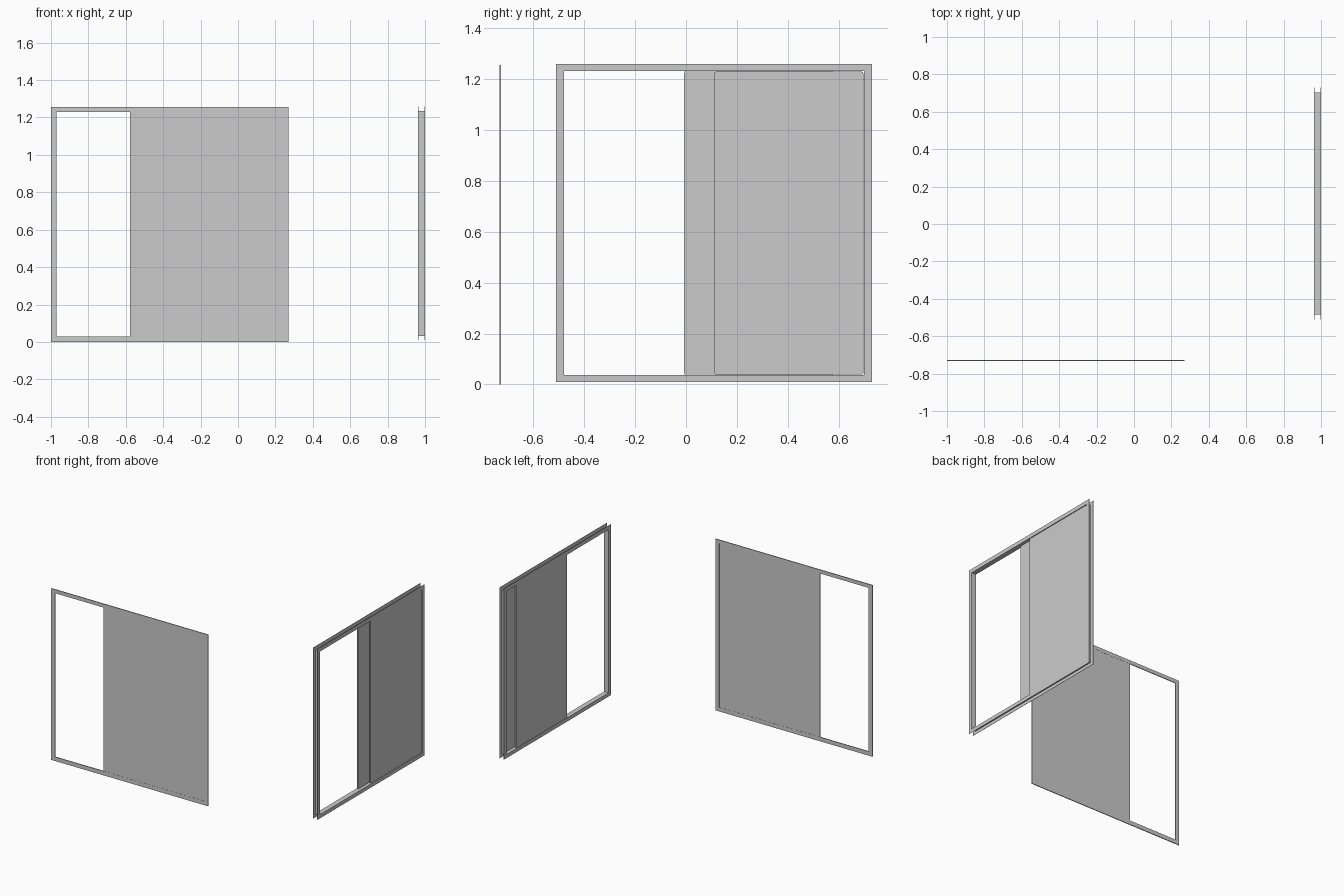
import bpy
import bmesh

if "Cube" in bpy.data.objects:
    bpy.data.objects.remove(bpy.data.objects["Cube"], do_unlink=True)

grey = bpy.data.materials.new("plain grey")
grey.use_nodes = True
colour = (0.6, 0.6, 0.6, 1)
grey.diffuse_color = colour
grey.node_tree.nodes["Principled BSDF"].inputs["Base Color"].default_value = colour


def corners(a0, a1, b0, b1):
    return [(a0, b0), (a1, b0), (a1, b1), (a0, b1)]


def slab(name, outer, axis, lo, hi, hole=None, radius=0):
    """Upright sheet lying across an axis, with an optional rectangular hole."""
    place = {"x": lambda a, b: (lo, a, b), "y": lambda a, b: (a, lo, b)}[axis]
    bm = bmesh.new()
    out = [bm.verts.new(place(*p)) for p in corners(*outer)]
    if hole:
        inn = [bm.verts.new(place(*p)) for p in corners(*hole)]
        for i in range(4):
            j = (i + 1) % 4
            bm.faces.new((out[i], out[j], inn[j], inn[i]))
    else:
        bm.faces.new(out)
        if radius:
            bmesh.ops.bevel(bm, geom=bm.verts[:], offset=radius, segments=4,
                            profile=0.5, affect='VERTICES')
    depth = (hi - lo, 0, 0) if axis == "x" else (0, hi - lo, 0)
    solid = bmesh.ops.extrude_face_region(bm, geom=bm.faces[:], use_keep_orig=True)
    moved = [v for v in solid["geom"] if isinstance(v, bmesh.types.BMVert)]
    bmesh.ops.translate(bm, verts=moved, vec=depth)
    bmesh.ops.recalc_face_normals(bm, faces=bm.faces[:])
    mesh = bpy.data.meshes.new(name)
    bm.to_mesh(mesh)
    bm.free()
    mesh.materials.append(grey)
    obj = bpy.data.objects.new(name, mesh)
    bpy.context.collection.objects.link(obj)
    return obj


# Thin screen: narrow border, open bay on one side, sheet on the other
slab("screen_border", (-1, 0.27, 0, 1.255), "y", -0.733, -0.727,
     hole=(-0.97, 0.24, 0.03, 1.228))
slab("screen_sheet", (-0.577, 0.24, 0.03, 1.228), "y", -0.732, -0.728)

# Sliding window frame: channel with two thin flanges and an inner web
outline = (-0.51, 0.73, 0.01, 1.26)
opening = (-0.48, 0.70, 0.037, 1.231)
web = (-0.484, 0.704, 0.033, 1.235)
slab("frame_flange_inner", outline, "x", 0.963, 0.965, hole=opening)
slab("frame_flange_outer", outline, "x", 0.998, 1.0, hole=opening)
slab("frame_web", web, "x", 0.965, 0.998, hole=opening)

# Two overlapping sliding panels with softened corners
slab("sliding_panel_inner", (-0.007, 0.582, 0.037, 1.231), "x", 0.967, 0.977, radius=0.007)
slab("sliding_panel_outer", (0.112, 0.697, 0.039, 1.229), "x", 0.986, 0.996, radius=0.007)
